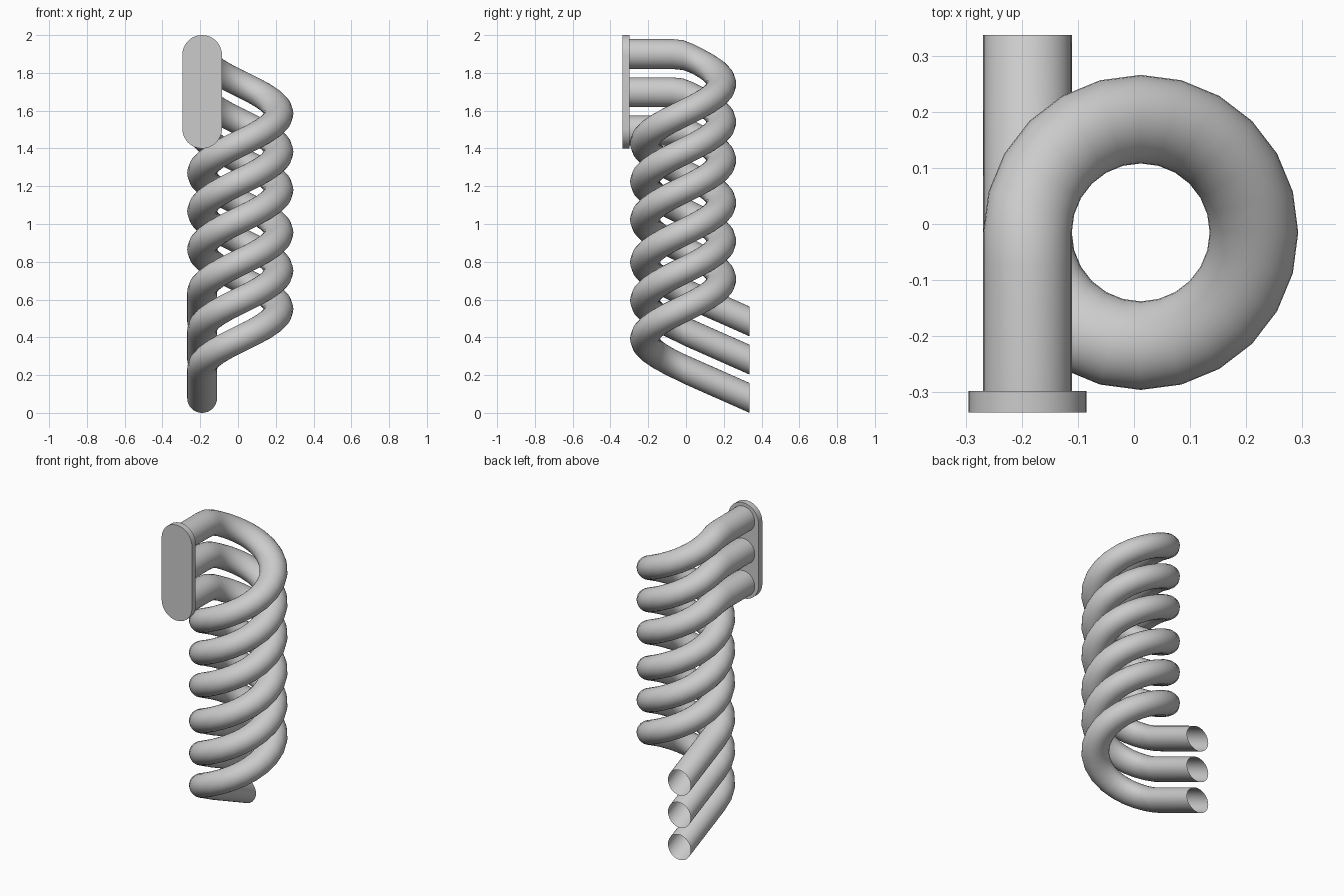
import bpy, bmesh
from math import sin, cos, pi
from mathutils import Vector

cube = bpy.data.objects.get("Cube")
if cube:
    bpy.data.objects.remove(cube, do_unlink=True)

grey = bpy.data.materials.new("light grey metal")
grey.use_nodes = True
grey.diffuse_color = (0.6, 0.6, 0.6, 1)
grey.node_tree.nodes["Principled BSDF"].inputs["Base Color"].default_value = (0.6, 0.6, 0.6, 1)

CENTRE_X, CENTRE_Y = 0.012, -0.015   # coil axis
COIL_R, TUBE_R = 0.202, 0.079
PITCH, TURNS, STEPS, SIDES = 0.63, 2, 24, 32
FRONT_Y, BACK_Y = -0.336, 0.337
PLATE_T = 0.038
INLET_X = CENTRE_X - COIL_R


def finish(name, bm, smooth):
    bmesh.ops.recalc_face_normals(bm, faces=bm.faces)
    mesh = bpy.data.meshes.new(name)
    bm.to_mesh(mesh)
    bm.free()
    mesh.materials.append(grey)
    obj = bpy.data.objects.new(name, mesh)
    bpy.context.collection.objects.link(obj)
    if smooth:
        for p in mesh.polygons:
            p.use_smooth = True
    return obj


def coil_tube(name, top):
    # Rings stay upright: (centre point, radial direction)
    out = Vector((-1, 0, 0))
    rings = [(Vector((INLET_X, FRONT_Y + PLATE_T, top)), out),
             (Vector((INLET_X, CENTRE_Y - 0.06, top)), out)]
    for i in range(TURNS * STEPS + 1):
        a = pi - 2 * pi * i / STEPS
        radial = Vector((cos(a), sin(a), 0))
        drop = max(PITCH * i / STEPS, 0.006)
        rings.append((Vector((CENTRE_X, CENTRE_Y, top - drop)) + radial * COIL_R, radial))
    # Sloping straight outlet
    rings.append((Vector((INLET_X, BACK_Y, top - 1.416)), out))

    bm = bmesh.new()
    loops = []
    for point, radial in rings:
        loops.append([bm.verts.new(point + radial * TUBE_R * cos(2 * pi * k / SIDES)
                                   + Vector((0, 0, TUBE_R * sin(2 * pi * k / SIDES))))
                      for k in range(SIDES)])
    for a, b in zip(loops, loops[1:]):
        for k in range(SIDES):
            n = (k + 1) % SIDES
            bm.faces.new((a[k], a[n], b[n], b[k]))
    return finish(name, bm, True)


def mounting_plate():
    # Rounded slot outline, extruded backwards
    radius, half, mid, arc = 0.105, 0.195, 1.7, 24
    bm = bmesh.new()
    verts = []
    for side in (0, 1):
        for k in range(arc + 1):
            a = pi * (side + k / arc)
            z = mid + (half if side == 0 else -half) + radius * sin(a)
            verts.append(bm.verts.new((INLET_X + radius * cos(a), FRONT_Y, z)))
    face = bm.faces.new(verts)
    grown = bmesh.ops.extrude_face_region(bm, geom=[face])["geom"]
    bmesh.ops.translate(bm, vec=(0, PLATE_T, 0),
                        verts=[g for g in grown if isinstance(g, bmesh.types.BMVert)])
    obj = finish("mounting_plate", bm, False)
    bpy.ops.object.select_all(action='DESELECT')
    obj.select_set(True)
    bpy.context.view_layer.objects.active = obj
    bpy.ops.object.shade_smooth_by_angle()


for i, label in enumerate(("upper", "middle", "lower")):
    coil_tube(label + "_coil_tube", 1.9 - 0.2025 * i)
mounting_plate()
